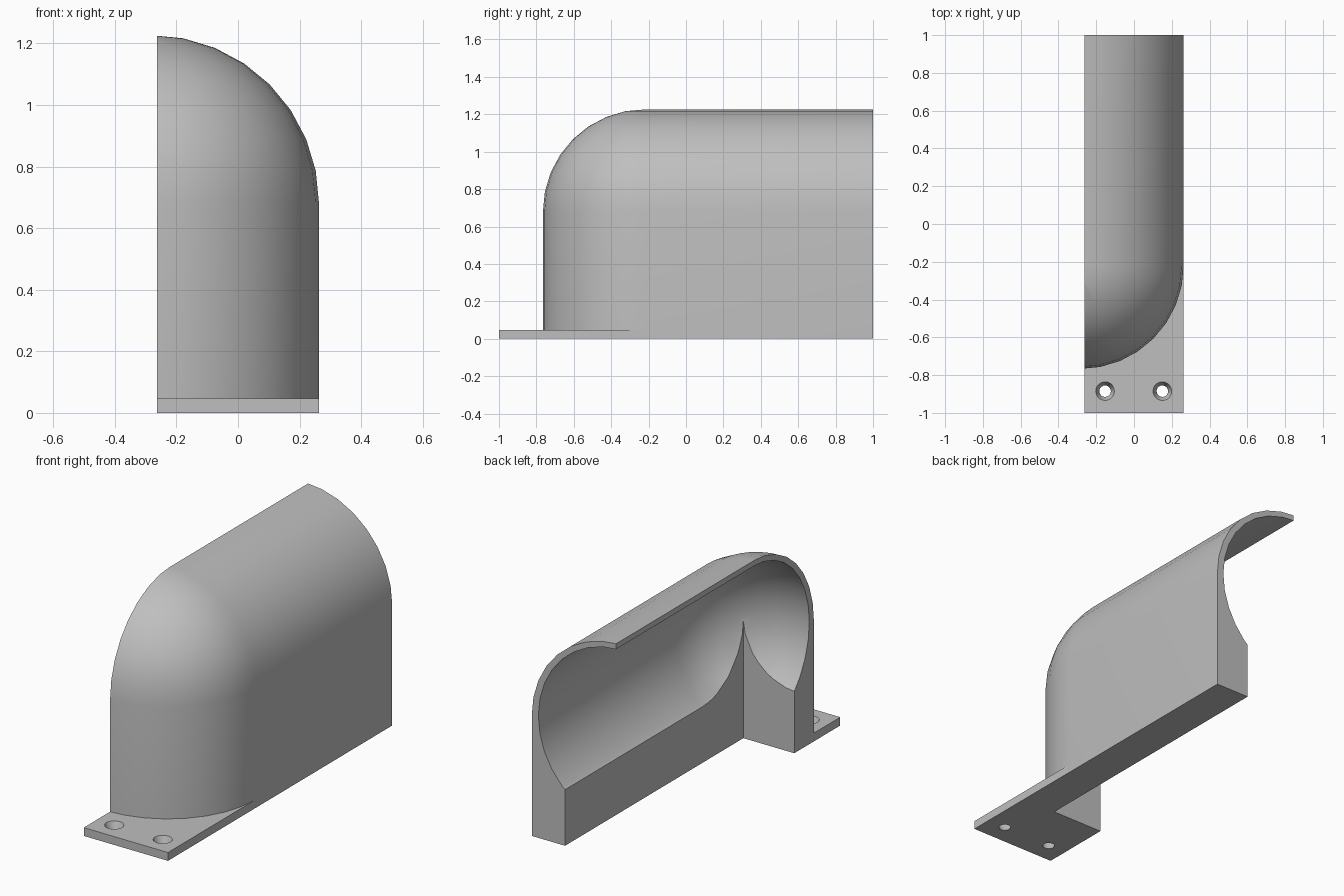
import bpy
import bmesh
from math import sin, cos, pi, radians

cube = bpy.data.objects.get("Cube")
if cube:
    bpy.data.objects.remove(cube, do_unlink=True)

# Main dimensions
HALF_W = 0.263
CX, CY = -0.284, -0.22      # axis of the rounded nose
R, SPRING = 0.547, 0.68     # outer radius and height where the arch starts
CAVITY_R, CAVITY_Z = 0.506, 0.69
FLANGE_H = 0.047

grey = bpy.data.materials.new("light_grey")
grey.use_nodes = True
grey.diffuse_color = (0.52, 0.52, 0.52, 1)
grey.node_tree.nodes["Principled BSDF"].inputs["Base Color"].default_value = (0.52, 0.52, 0.52, 1)


def to_object(name, bm):
    bmesh.ops.recalc_face_normals(bm, faces=bm.faces)
    mesh = bpy.data.meshes.new(name)
    bm.to_mesh(mesh)
    bm.free()
    mesh.materials.append(grey)
    obj = bpy.data.objects.new(name, mesh)
    bpy.context.collection.objects.link(obj)
    return obj


def box(name, low, high):
    bm = bmesh.new()
    bmesh.ops.create_cube(bm, size=1)
    for v in bm.verts:
        v.co = [(a + b) / 2 + c * (b - a) for a, b, c in zip(low, high, v.co)]
    return to_object(name, bm)


def arc(radius, z, start, steps):
    """Profile points (distance from axis, height) up to the crown."""
    angles = [start + (pi / 2 - start) * i / steps for i in range(steps + 1)]
    return [(radius * cos(a), z + radius * sin(a)) for a in angles]


def rounded_tunnel(name, profile, y_end, steps=16):
    """Sweep a profile half a turn round the nose, then straight back to y_end."""
    bm = bmesh.new()
    stations = [(-pi / 2, y_end)]
    stations += [(-pi / 2 + pi * i / steps, CY) for i in range(steps + 1)]
    stations += [(pi / 2, y_end)]
    rows = [[bm.verts.new((CX + r * sin(a), y - r * cos(a), z)) for r, z in profile]
            for a, y in stations]
    for p, q in zip(rows, rows[1:]):
        for i in range(len(profile) - 1):
            bm.faces.new((p[i], p[i + 1], q[i + 1], q[i]))
    bmesh.ops.remove_doubles(bm, verts=bm.verts, dist=0.0001)
    bmesh.ops.holes_fill(bm, edges=[e for e in bm.edges if e.is_boundary], sides=0)
    return to_object(name, bm)


def cut(target, cutters):
    bpy.context.view_layer.objects.active = target
    for c in cutters:
        mod = target.modifiers.new("cut", 'BOOLEAN')
        mod.operation = 'DIFFERENCE'
        mod.solver = 'EXACT'
        mod.object = c
        bpy.ops.object.modifier_apply(modifier=mod.name)


def smooth(obj):
    bpy.ops.object.select_all(action='DESELECT')
    obj.select_set(True)
    bpy.context.view_layer.objects.active = obj
    bpy.ops.object.shade_smooth_by_angle(angle=radians(30))


# Cutters: open side, straight-walled recess and rounded cavity
outer_profile = [(0, 0), (R, 0)] + arc(R, SPRING, 0, 8)
open_side = box("open_side_cutter", (-2, -2, -1), (-HALF_W, 2, 2))
recess = box("recess_cutter", (-1, -0.59, -0.5), (0.055, 1.5, CAVITY_Z))
cavity = rounded_tunnel("cavity_cutter", arc(CAVITY_R, CAVITY_Z, -pi / 2, 16), 1.5)
nose = rounded_tunnel("nose_cutter", [(0, -0.2), (R, -0.2)] + outer_profile[2:], 1.5)

# Hood: arched half shell with a rounded front, standing on a thick wall
hood = rounded_tunnel("hood", outer_profile, 1.0)
cut(hood, [open_side, recess, cavity])

# Mounting flange fitted round the nose
flange = box("mounting_flange", (-HALF_W, -1, 0), (HALF_W, -0.235, FLANGE_H))

# Countersunk screw holes
holes = []
for x in (-0.153, 0.15):
    bm = bmesh.new()
    bmesh.ops.create_cone(bm, cap_ends=True, segments=20, radius1=0.03,
                          radius2=0.05, depth=FLANGE_H + 0.002)
    bmesh.ops.translate(bm, verts=bm.verts, vec=(x, -0.885, FLANGE_H / 2))
    holes.append(to_object("screw_hole_cutter", bm))
cut(flange, [nose] + holes)

for helper in [open_side, recess, cavity, nose] + holes:
    bpy.data.objects.remove(helper, do_unlink=True)
for part in (hood, flange):
    smooth(part)
